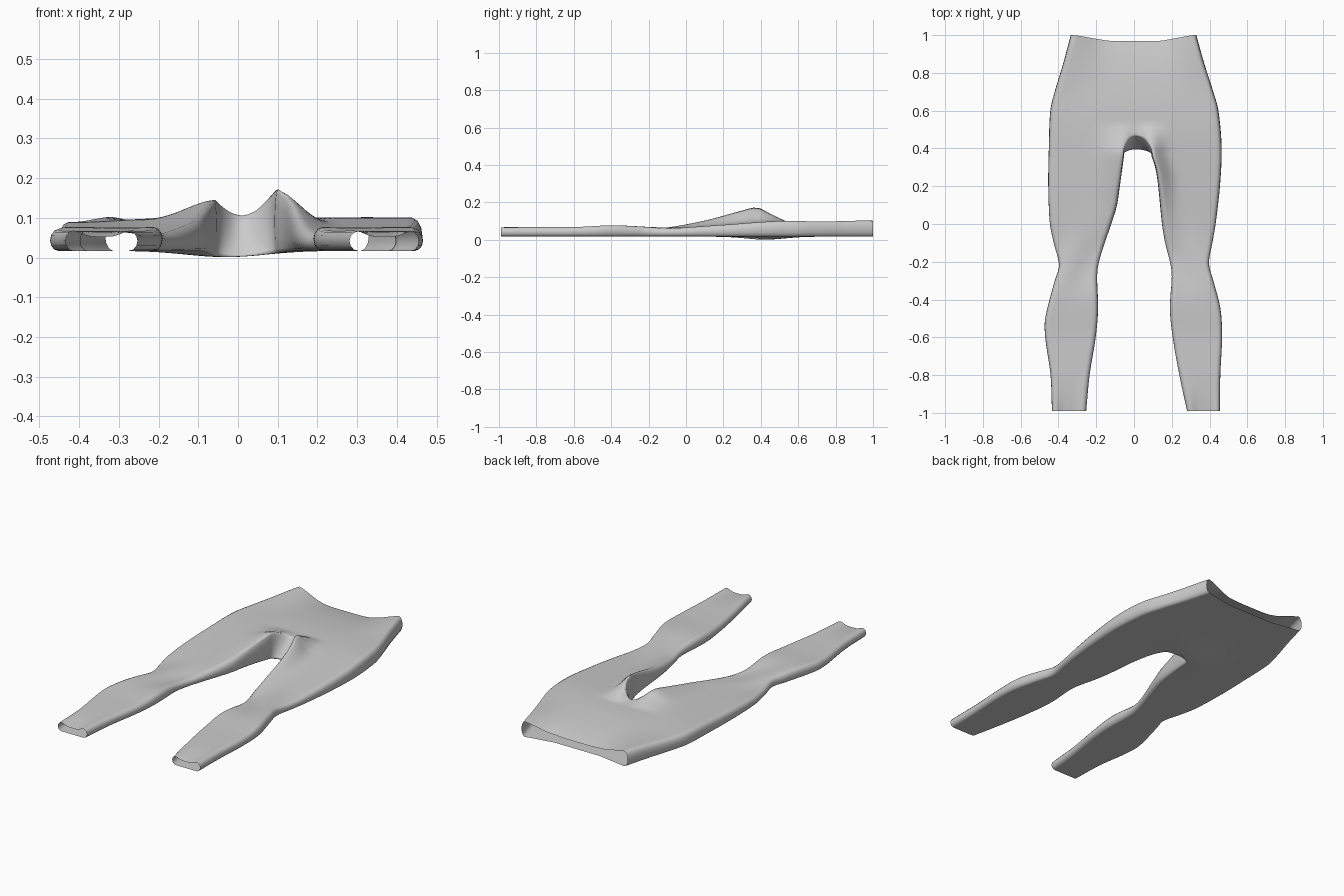
import bpy, bmesh, math

if "Cube" in bpy.data.objects:
    bpy.data.objects.remove(bpy.data.objects["Cube"])

N, K = 22, 6          # points across a sheet, points round a folded edge
MID = 0.01            # x of the centre seam


def curve(pts, t):
    """Smooth (Hermite) interpolation through (t, value) points."""
    if t <= pts[0][0]:
        return pts[0][1]
    if t >= pts[-1][0]:
        return pts[-1][1]
    i = next(k for k in range(len(pts) - 1) if pts[k + 1][0] >= t)

    def slope(k):
        a, b = pts[max(k - 1, 0)], pts[min(k + 1, len(pts) - 1)]
        return (b[1] - a[1]) / (b[0] - a[0])
    (t0, a), (t1, b) = pts[i], pts[i + 1]
    h = t1 - t0
    u = (t - t0) / h
    return (a * (2*u**3 - 3*u*u + 1) + b * (3*u*u - 2*u**3)
            + h * slope(i) * (u**3 - 2*u*u + u) + h * slope(i + 1) * (u**3 - u*u))


# outlines as (y, x)
OUTER = {
    1: [(-1, .455), (-.8, .457), (-.6, .466), (-.45, .458), (-.3, .42), (-.21, .397), (-.1, .415),
        (0, .432), (.2, .455), (.4, .464), (.6, .447), (.7, .42), (.85, .372), (1, .33)],
    -1: [(-1, -.434), (-.8, -.442), (-.6, -.47), (-.5, -.47), (-.3, -.42), (-.22, -.397), (-.1, -.425),
         (0, -.445), (.2, -.454), (.4, -.451), (.6, -.443), (.7, -.42), (.85, -.375), (1, -.335)]}
INNER = {
    1: [(-1, .283), (-.8, .24), (-.6, .205), (-.45, .19), (-.27, .2), (-.2, .19), (-.1, .165),
        (0, .148), (.2, .128), (.3, .112), (.38, .085)],
    -1: [(-1, -.254), (-.8, -.235), (-.6, -.203), (-.45, -.19), (-.27, -.195), (-.2, -.185), (-.1, -.155),
         (0, -.12), (.1, -.09), (.2, -.075), (.38, -.05)]}
BASE = [(-1, .068), (-.6, .068), (-.4, .076), (-.2, .064), (-.05, .064), (.2, .08), (.5, .1),
        (.75, .098), (1, .107)]
RISE = [(-.15, 0), (.1, .4), (.3, .88), (.38, 1), (.44, .6), (.53, 0)]


def z_top(x, y):
    z = curve(BASE, y)
    # pinched ridges along the inner thighs
    for s, height, wide, narrow in ((1, .08, .065, .05), (-1, .052, .11, .045)):
        d = (x - curve(INNER[s], y)) * s
        z += height * curve(RISE, y) * math.exp(-(d / (wide if d > 0 else narrow))**2)
    # waist sags between its corners, cuffs sag in the middle
    z -= .058 * max(0, (y - .62) / .38)**2 * math.exp(-(x / .25)**4)
    centre = .368 if x > 0 else -.344
    z -= .017 * max(0, -(y + .75) / .25)**2 * math.exp(-((x - centre) / .055)**4)
    # left hip lies flatter
    z -= .012 * math.exp(-((x + .42) / .16)**2 - ((y - .5) / .3)**2)
    # soft folds behind the knees
    z += .005 * math.sin(28 * abs(x) + 9 * y) * math.exp(-((y + .22) / .15)**2)
    return z


def z_bottom(x, y):
    return .017 - .016 * math.exp(-((x + .03) / .14)**2 - ((y - .42) / .15)**2)


def rows(s):
    """(outer y, top inner xy, bottom inner xy, fold radius, joined at crotch)"""
    out = []
    for i in range(56):                                   # leg
        y = -.99 + 1.35 * i / 55
        p = (curve(INNER[s], y), y)
        out.append((y, p, p, .022 - .014 * min(1, max(0, y / .36)), True))
    x0 = curve(INNER[s], .36)
    for i in range(1, 13):                                # round the crotch
        u = i / 12
        a = u * math.pi / 2
        x = MID + (x0 - MID) * math.cos(a)
        out.append((.36 + .14 * u, (x, .36 + .11 * math.sin(a)),
                    (x, .36 + .035 * math.sin(a)), .008 * (1 - u), True))
    for i in range(1, 25):                                # hips and waist
        u = i / 24
        out.append((.5 + .5 * u, (MID, .47 + .5 * u), (MID, .395 + .575 * u), 0, False))
    return out


def ring(s, row):
    yo, (xt, yt), (xb, yb), r, _ = row
    ro = .02
    xo = curve(OUTER[s], yo) - s * ro

    def sheet(xi, yi, zf):
        pts = []
        for k in range(N):
            t = k / (N - 1)
            w = max(0, 1 - t / .55)
            x = xo + (xi + s * r - xo) * t
            y = yi + (yo - yi) * w
            pts.append((x, y, zf(x, y)))
        return pts

    def fold(a, b, dx):
        pts = []
        for k in range(1, K):
            ang = math.pi * k / K
            t = (1 - math.cos(ang)) / 2
            p = [a[j] + (b[j] - a[j]) * t for j in range(3)]
            p[0] += dx * math.sin(ang)
            pts.append(tuple(p))
        return pts
    top = sheet(xt, yt, z_top)
    bot = sheet(xb, yb, z_bottom)[::-1]
    return top + fold(top[-1], bot[0], -s * r) + bot + fold(bot[-1], top[0], s * ro)


# leggings: two open half shells welded along the centre seam
bm = bmesh.new()
for s in (1, -1):
    data = rows(s)
    loops = [[bm.verts.new(p) for p in ring(s, row)] for row in data]
    n = len(loops[0])
    for i in range(len(loops) - 1):
        for k in range(n):
            if not data[i + 1][4] and N - 1 <= k < N - 1 + K:
                continue                                  # no wall inside the hips
            m = (k + 1) % n
            bm.faces.new((loops[i][k], loops[i][m], loops[i + 1][m], loops[i + 1][k]))
bmesh.ops.delete(bm, geom=[v for v in bm.verts if not v.link_faces], context='VERTS')
bmesh.ops.remove_doubles(bm, verts=bm.verts, dist=.0004)
bmesh.ops.recalc_face_normals(bm, faces=bm.faces)
for f in bm.faces:
    f.smooth = True
mesh = bpy.data.meshes.new("leggings")
bm.to_mesh(mesh)
bm.free()
obj = bpy.data.objects.new("leggings", mesh)
bpy.context.collection.objects.link(obj)
